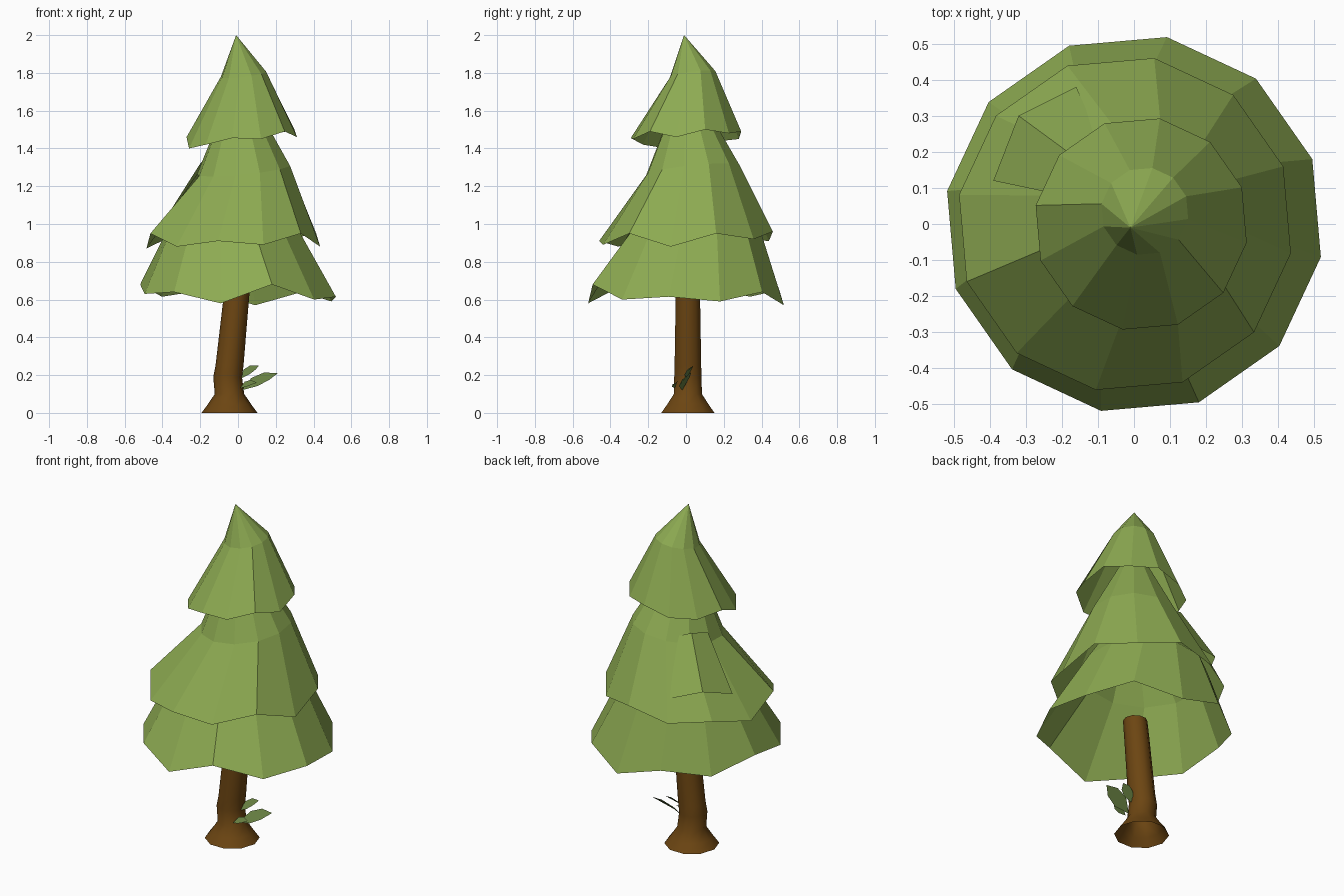
import bpy, math
from mathutils import Vector

if "Cube" in bpy.data.objects:
    bpy.data.objects.remove(bpy.data.objects["Cube"])


def material(name, rgb):
    m = bpy.data.materials.new(name)
    m.diffuse_color = (*rgb, 1)
    m.use_nodes = True
    m.node_tree.nodes["Principled BSDF"].inputs["Base Color"].default_value = m.diffuse_color
    return m


FOLIAGE = material("foliage green", (0.27, 0.41, 0.085))
BARK = material("bark brown", (0.15, 0.06, 0.006))
LEAF = material("leaf dark green", (0.14, 0.22, 0.055))


def make(name, verts, faces, mat):
    me = bpy.data.meshes.new(name)
    me.from_pydata([tuple(v) for v in verts], [], faces)
    me.materials.append(mat)
    ob = bpy.data.objects.new(name, me)
    bpy.context.collection.objects.link(ob)
    return ob


def ring(n, center, r, phase=0.0):
    cx, cy = center
    return [(cx + r * math.cos(math.radians(phase) + math.tau * i / n),
             cy + r * math.sin(math.radians(phase) + math.tau * i / n)) for i in range(n)]


def bridge(n, a, b):
    return [(a + i, a + (i + 1) % n, b + (i + 1) % n, b + i) for i in range(n)]


# Foliage tiers: open 12-sided skirts with a ragged rim, a tilted middle ring and a tip
def tier(name, rim_center, rim_r, rim_z, mid_center, mid_r, mid_z, tilt, tip):
    n = 12
    verts = [(x, y, z) for (x, y), z in zip(ring(n, rim_center, rim_r, -10), rim_z)]
    verts += [(x, y, mid_z + tilt * (x + y)) for x, y in ring(n, mid_center, mid_r, -10)]
    verts.append(tip)
    faces = bridge(n, 0, n) + [(n + i, n + (i + 1) % n, 2 * n) for i in range(n)]
    return make(name, verts, faces, FOLIAGE)


# rim heights run counter-clockwise from the -10 degree direction
tier("lower_foliage", (0, 0), 0.526,
     [.615, .59, .64, .57, .65, .615, .68, .63, .64, .58, .68, .60],
     (-0.035, 0.045), 0.34, 0.99, 0.05, (0, 0, 1.45))
tier("middle_foliage", (-0.025, 0), 0.467,
     [.88, .95, .92, .96, .91, .92, .87, .95, .88, .91, .89, .95],
     (0.03, 0.035), 0.25, 1.28, 0.1, (0.0, 0.0, 1.8))
tier("upper_foliage", (0.02, 0), 0.297,
     [1.46, 1.50, 1.48, 1.49, 1.45, 1.44, 1.46, 1.40, 1.42, 1.455, 1.45, 1.49],
     (0.03, 0.035), 0.122, 1.785, 0.12, (-0.01, -0.01, 2.0))

# Small flap of needles poking out at the back left
make("foliage_flap",
     [(-0.39, 0.12, 1.02), (-0.32, 0.30, 1.08), (-0.16, 0.38, 1.03),
      (-0.20, 0.08, 1.32), (-0.17, 0.19, 1.35), (-0.09, 0.22, 1.32)],
     [(1, 0, 3, 4), (2, 1, 4, 5)], FOLIAGE)

# Trunk: flared foot, slight bend, ends just inside the lower foliage
N = 10
sections = [(-0.045, 0.01, 0.0, 0.148), (-0.045, 0.01, 0.045, 0.115),
            (-0.045, 0.01, 0.1, 0.078), (-0.055, 0.01, 0.19, 0.076),
            (-0.045, 0.01, 0.25, 0.074), (-0.01, 0.01, 0.6, 0.068), (0.0, 0.01, 0.69, 0.066)]
verts, faces = [], []
for k, (x, y, z, r) in enumerate(sections):
    verts += [(px, py, z) for px, py in ring(N, (x, y), r)]
    if k:
        faces += bridge(N, (k - 1) * N, k * N)
faces.append(tuple(range((len(sections) - 1) * N, len(sections) * N)))
trunk = make("trunk", verts, faces, BARK)
bpy.context.view_layer.objects.active = trunk
trunk.select_set(True)
bpy.ops.object.shade_smooth_by_angle(angle=math.radians(40))


# Leaves sprouting from the lower trunk
def leaf(name, base, tip, width):
    base, tip = Vector(base), Vector(tip)
    axis = tip - base
    normal = Vector((-0.25, -0.7, 0.7))
    side = normal.cross(axis).normalized() * width / 2
    lift = Vector((0, -0.004, 0.012))
    a, b = base + axis * 0.35 + lift, base + axis * 0.7 + lift
    pts = [base, a - side * 0.9, b - side * 0.8, tip, b + side * 0.8, a + side * 0.9]
    make(name, pts, [(0, 1, 2, 3, 4, 5)], LEAF)


leaf("large_leaf", (0.02, -0.02, 0.12), (0.21, 0.02, 0.21), 0.085)
leaf("upper_leaf", (0.01, 0.0, 0.18), (0.11, 0.04, 0.25), 0.06)
leaf("small_leaf", (0.01, -0.06, 0.13), (0.10, -0.05, 0.16), 0.045)
